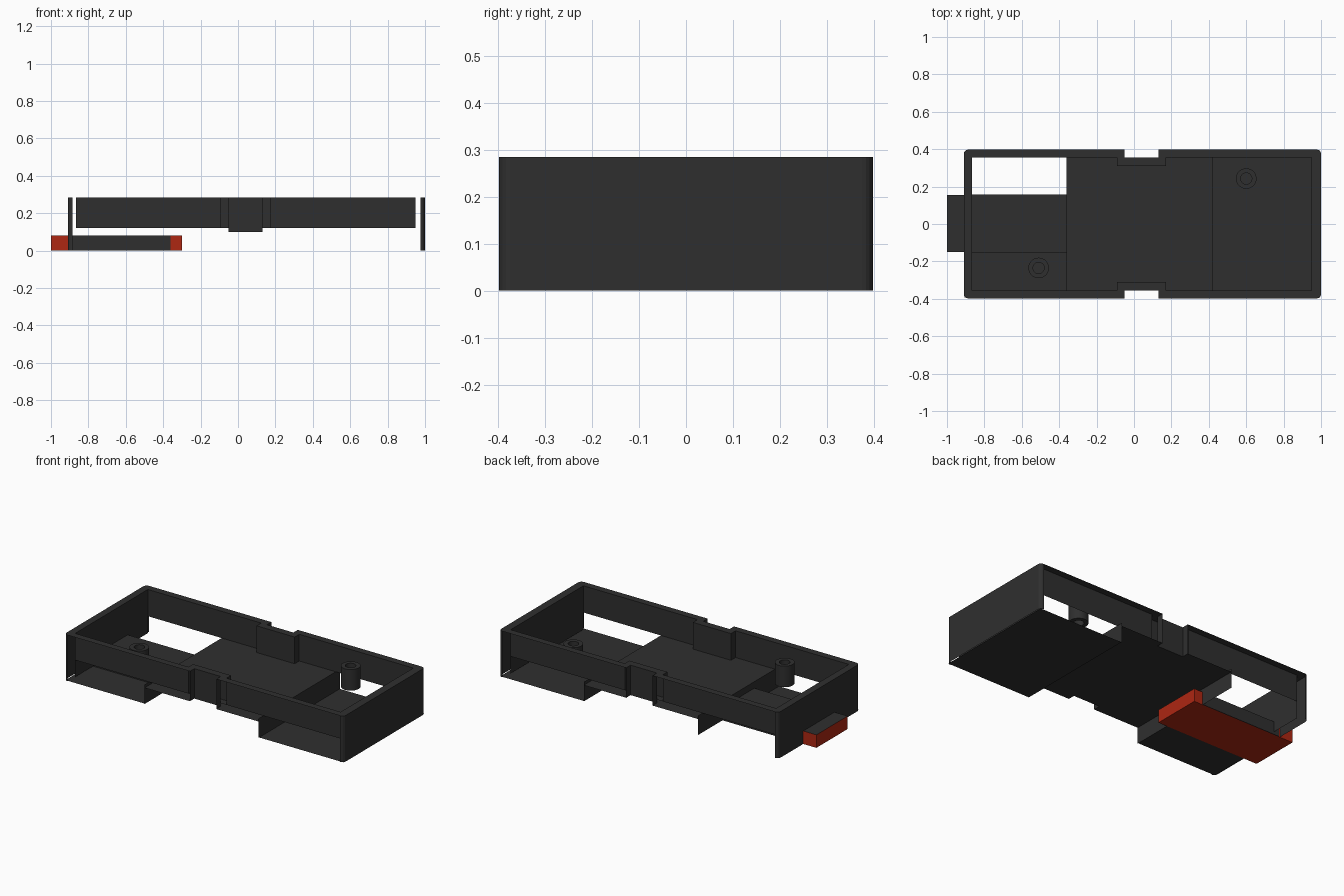
import bpy, bmesh, math

cube = bpy.data.objects.get("Cube")
if cube:
    bpy.data.objects.remove(cube, do_unlink=True)


def material(name, rgb):
    m = bpy.data.materials.new(name)
    m.use_nodes = True
    m.diffuse_color = (*rgb, 1)
    bsdf = next(n for n in m.node_tree.nodes if n.type == 'BSDF_PRINCIPLED')
    bsdf.inputs["Base Color"].default_value = (*rgb, 1)
    bsdf.inputs["Roughness"].default_value = 0.7
    return m


DARK = material("charcoal plastic", (0.028, 0.028, 0.028))
RED = material("red", (0.42, 0.02, 0.006))

# Main levels and outlines
TOP, DECK, UNDER = 0.285, 0.12, 0.10
XL, XR, Y = -0.91, 1.0, 0.398          # outer shell
IXL, IXR, IY = -0.865, 0.95, 0.355     # inner cavity
NL, NR = -0.05, 0.13                   # side notch
BL, BR, BY = -0.09, 0.17, 0.31         # thickened block behind the notch
PL, PR = -0.36, 0.42                   # deck ends, where the pockets start
BAR_L, BAR_R, BAR_F, BAR_B, BAR_Z = -1.0, -0.30, -0.15, 0.155, 0.08


def finish(name, bm, mats=(DARK,)):
    me = bpy.data.meshes.new(name)
    bm.to_mesh(me)
    bm.free()
    for m in mats:
        me.materials.append(m)
    ob = bpy.data.objects.new(name, me)
    bpy.context.collection.objects.link(ob)
    return ob


def flat(bm, pts, z):
    """Horizontal face from an outline."""
    f = bm.faces.new([bm.verts.new((x, y, z)) for x, y in pts])
    f.normal_update()
    if f.normal.z < 0:
        f.normal_flip()
    return f


def rect(x0, x1, y0, y1):
    return [(x0, y0), (x1, y0), (x1, y1), (x0, y1)]


def wall(bm, path, z0, z1):
    """Upright skin along a path."""
    lo = [bm.verts.new((x, y, z0)) for x, y in path]
    hi = [bm.verts.new((x, y, z1)) for x, y in path]
    for i in range(len(path) - 1):
        bm.faces.new((lo[i], lo[i + 1], hi[i + 1], hi[i]))


def end_path(x, s, r=0.024, n=4):
    """Rounded end outline from y = -Y to y = +Y; s is the outward x direction."""
    pts = []
    for i in range(n + 1):
        a = math.pi / 2 * i / n
        pts.append((x - s * r + s * r * math.sin(a), -Y + r - r * math.cos(a)))
    return pts + [(px, -py) for px, py in reversed(pts)]


# End walls: outer skin with rounded corners, and inner skin
for name, x, s, ix in (("right_end_wall", XL, -1, IXL), ("left_end_wall", XR, 1, IXR)):
    bm = bmesh.new()
    wall(bm, end_path(x, s), 0, TOP)
    wall(bm, [(ix, -IY), (ix, IY)], 0.015, TOP)
    finish(name, bm)

# Top rim: a C-shape for each end
for name, x, s, ix, nx in (("right_rim", XL, -1, IXL, NL), ("left_rim", XR, 1, IXR, NR)):
    bm = bmesh.new()
    flat(bm, [(nx, -Y)] + end_path(x, s)
         + [(nx, Y), (nx, IY), (ix, IY), (ix, -IY), (nx, -IY)], TOP)
    finish(name, bm)

# Side walls with notch and inner block
for name, s in (("front_side_wall", -1), ("back_side_wall", 1)):
    bm = bmesh.new()
    wall(bm, [(IXL, s * IY), (BL, s * IY), (BL, s * BY), (BR, s * BY),
              (BR, s * IY), (IXR, s * IY)], DECK, TOP)
    wall(bm, [(NL, s * Y), (NL, s * IY), (NR, s * IY), (NR, s * Y)], UNDER, TOP)
    flat(bm, rect(BL, BR, *sorted((s * BY, s * IY))), TOP)
    finish(name, bm)

# Raised deck: top, and notched underside
bm = bmesh.new()
flat(bm, rect(PL, PR, -IY, IY), DECK)
f = flat(bm, [(PL, -Y), (NL, -Y), (NL, -IY), (NR, -IY), (NR, -Y), (PR, -Y),
              (PR, Y), (NR, Y), (NR, IY), (NL, IY), (NL, Y), (PL, Y)], UNDER)
f.normal_flip()
finish("deck", bm)

# Pocket floors and the steps up to the deck
bm = bmesh.new()
flat(bm, rect(PR, XR - 0.005, -Y + 0.005, Y - 0.005), 0)
wall(bm, [(PR, -Y), (PR, Y)], 0, DECK)
finish("left_pocket", bm)

bm = bmesh.new()
flat(bm, rect(XL + 0.005, PL, -Y + 0.005, BAR_F), 0)
wall(bm, [(PL, -Y), (PL, BAR_F)], 0, DECK)
wall(bm, [(PL, BAR_B), (PL, Y)], 0, DECK)
wall(bm, [(PL, BAR_F), (PL, BAR_B)], BAR_Z, DECK)
finish("right_pocket", bm)

# Red slide bar with a dark top
bm = bmesh.new()
bmesh.ops.create_cube(bm, size=1)
for v in bm.verts:
    v.co = (BAR_R if v.co.x > 0 else BAR_L,
            BAR_B if v.co.y > 0 else BAR_F,
            BAR_Z if v.co.z > 0 else 0)
bm.normal_update()
for f in bm.faces:
    f.material_index = 1 if f.normal.z > 0.5 else 0
finish("slide_bar", bm, (RED, DARK))

# Dark guides along the bar's sides
for name, y0, y1 in (("front_guide", BAR_F - 0.003, BAR_F), ("back_guide", BAR_B, BAR_B + 0.003)):
    bm = bmesh.new()
    bmesh.ops.create_cube(bm, size=1)
    for v in bm.verts:
        v.co = (PL if v.co.x > 0 else XL + 0.01,
                y1 if v.co.y > 0 else y0,
                BAR_Z if v.co.z > 0 else 0)
    finish(name, bm)

# Hollow screw posts
for name, x, y in (("front_post", -0.51, -0.235), ("back_post", 0.60, 0.243)):
    bm = bmesh.new()
    n = 32
    profile = [(0.055, DECK), (0.055, 0.25), (0.03, 0.25), (0.03, DECK)]
    rings = [[bm.verts.new((x + r * math.cos(2 * math.pi * i / n),
                            y + r * math.sin(2 * math.pi * i / n), z)) for i in range(n)]
             for r, z in profile]
    for k in range(4):
        a, b = rings[k], rings[(k + 1) % 4]
        for i in range(n):
            j = (i + 1) % n
            bm.faces.new((a[i], a[j], b[j], b[i]))
    ob = finish(name, bm)
    bpy.ops.object.select_all(action='DESELECT')
    ob.select_set(True)
    bpy.context.view_layer.objects.active = ob
    bpy.ops.object.shade_smooth_by_angle(angle=math.radians(30))
